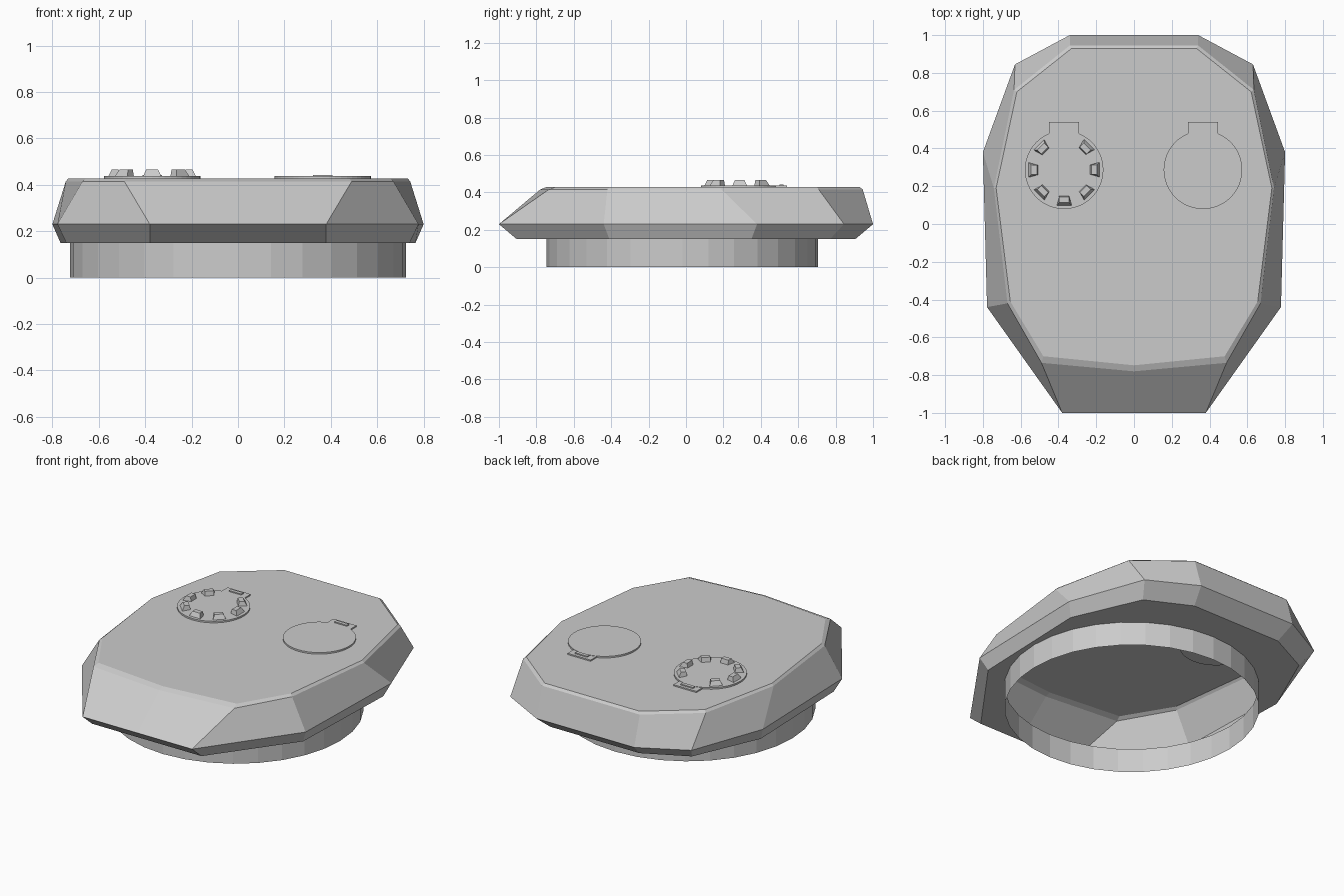
import bpy, bmesh, math
from mathutils import Matrix, Vector

cube = bpy.data.objects.get("Cube")
if cube:
    bpy.data.objects.remove(cube, do_unlink=True)

grey = bpy.data.materials.new("plain_grey")
grey.use_nodes = True
colour = (0.6, 0.6, 0.6, 1)
grey.diffuse_color = colour
grey.node_tree.nodes["Principled BSDF"].inputs["Base Color"].default_value = colour


def finish(name, bm, fix_normals=True):
    if fix_normals:
        bmesh.ops.recalc_face_normals(bm, faces=bm.faces[:])
    mesh = bpy.data.meshes.new(name)
    bm.to_mesh(mesh)
    bm.free()
    mesh.materials.append(grey)
    obj = bpy.data.objects.new(name, mesh)
    bpy.context.collection.objects.link(obj)
    return obj


def loop(bm, points, z):
    return [bm.verts.new((x, y, z)) for x, y in points]


def mirrored(half):
    """Half outline from back to front centre, completed across x = 0."""
    return half + [(-x, y) for x, y in reversed(half) if x > 0]


def skin(bm, lower, upper):
    n = len(lower)
    for i in range(n):
        j = (i + 1) % n
        bm.faces.new((lower[i], lower[j], upper[j], upper[i]))


def circle(radius, cx, cy, sides):
    return [(cx + radius * math.cos(2 * math.pi * i / sides),
             cy + radius * math.sin(2 * math.pi * i / sides)) for i in range(sides)]


# Collar dimensions
R, CY, SIDES = 0.725, -0.02, 32

# Faceted hollow shell: half outlines at underside, rim, shoulder and top
levels = [
    (0.15, [(0.31, 0.905), (0.58, 0.77), (0.765, 0.35), (0.74, -0.41), (0.38, -0.905), (0, -0.905)]),
    (0.23, [(0.34, 1), (0.63, 0.845), (0.8, 0.38), (0.778, -0.44), (0.38, -1), (0, -1)]),
    (0.415, [(0.34, 0.945), (0.635, 0.71), (0.742, 0.19), (0.67, -0.42), (0.49, -0.735), (0, -0.78)]),
    (0.428, [(0.33, 0.93), (0.62, 0.7), (0.73, 0.19), (0.655, -0.41), (0.48, -0.7), (0, -0.748)]),
]
bm = bmesh.new()
rings = [loop(bm, mirrored(half), z) for z, half in levels]
for lower, upper in zip(rings, rings[1:]):
    skin(bm, lower, upper)
bm.faces.new(rings[-1])

# Underside plate with the round opening
hole = loop(bm, circle(R, 0, CY, SIDES), 0.15)
edges = [bm.edges.new((hole[i], hole[(i + 1) % SIDES])) for i in range(SIDES)]
base = rings[0]
edges += [bm.edges.get((base[i], base[(i + 1) % len(base)])) for i in range(len(base))]
bmesh.ops.triangle_fill(bm, edges=edges, use_beauty=True, normal=(0, 0, -1))
finish("faceted_shell", bm)

# Open thin collar below the shell
bm = bmesh.new()
low = loop(bm, circle(R, 0, CY, SIDES), 0)
high = loop(bm, circle(R, 0, CY, SIDES), 0.15)
skin(bm, low, high)
finish("collar", bm, False)


def prism(name, points, z0, z1):
    bm = bmesh.new()
    low, high = loop(bm, points, z0), loop(bm, points, z1)
    skin(bm, low, high)
    bm.faces.new(low)
    bm.faces.new(high)
    return finish(name, bm)


def box(x, y, w, d):
    return [(x - w / 2, y - d / 2), (x + w / 2, y - d / 2),
            (x + w / 2, y + d / 2), (x - w / 2, y + d / 2)]


# Two round plates, each with a rear tab and a small latch bar
DY, DR = 0.287, 0.208
for side, x, bottom in (("right", -0.37, 0.405), ("left", 0.365, 0.425)):
    prism(side + "_disc", circle(DR, x, DY, 48), bottom, 0.438)
    prism(side + "_tab", box(x, 0.508, 0.16, 0.064), 0.425, 0.436)
    prism(side + "_latch_bar", box(x, 0.51, 0.085, 0.022), 0.43, 0.443)

# Seven tapered teeth around the right disc, leaving the tab side free
bm = bmesh.new()
tooth = [(0.136, 0.026), (0.192, 0.042)]
for k in range(8):
    if k == 2:
        continue
    turn = Matrix.Translation((-0.37, DY, 0)) @ Matrix.Rotation(k * math.pi / 4, 4, "Z")
    (r0, w0), (r1, w1) = tooth
    foot = [(r0, -w0), (r1, -w1), (r1, w1), (r0, w0)]
    crown = [(r0 + 0.008, -w0), (r1 - 0.018, -w0), (r1 - 0.018, w0), (r0 + 0.008, w0)]
    low = [bm.verts.new(turn @ Vector((x, y, 0.43))) for x, y in foot]
    high = [bm.verts.new(turn @ Vector((x, y, 0.465))) for x, y in crown]
    skin(bm, low, high)
    bm.faces.new(low)
    bm.faces.new(high)
finish("right_disc_teeth", bm)
